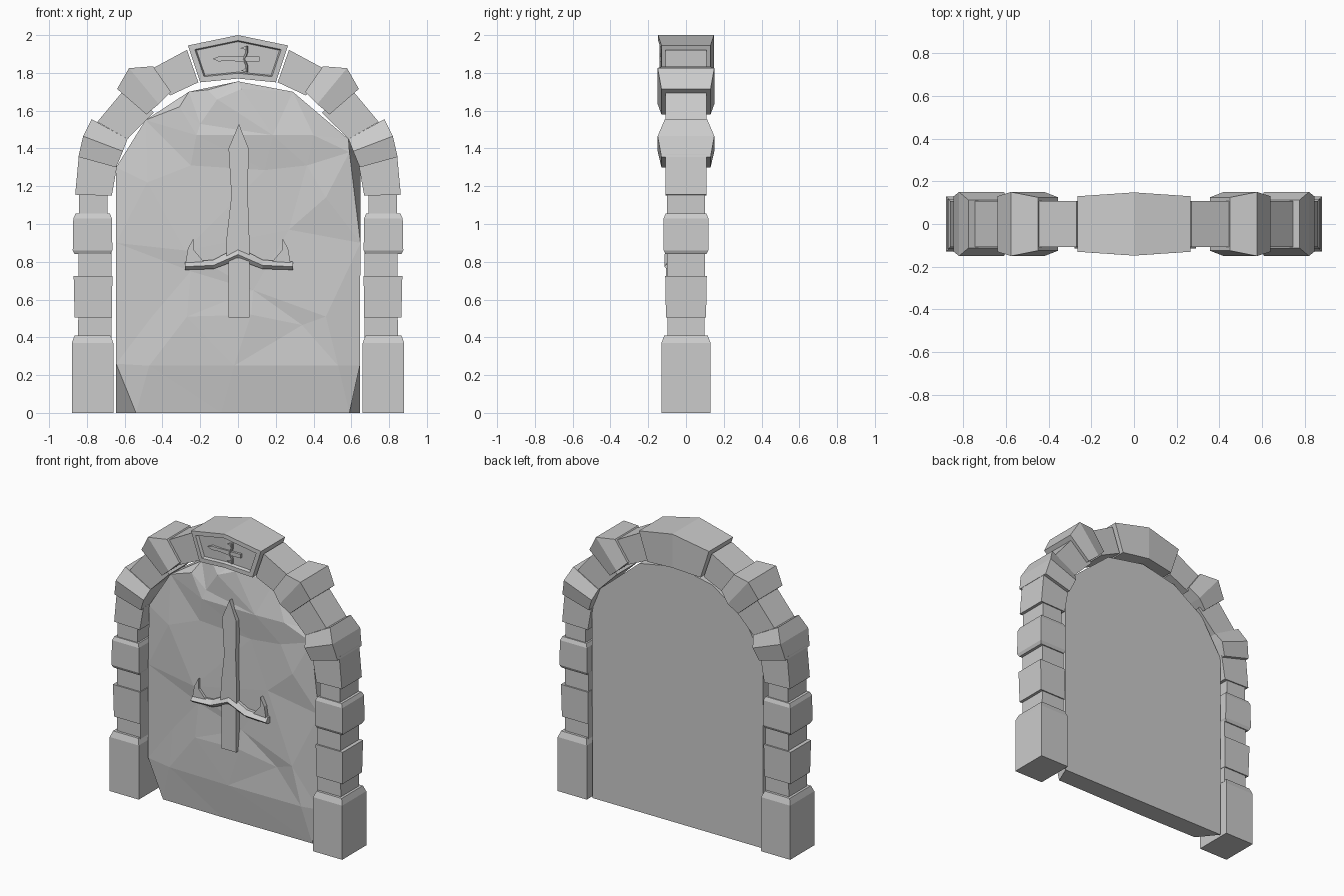
import bpy, bmesh
from mathutils import Vector
from mathutils.geometry import delaunay_2d_cdt

if "Cube" in bpy.data.objects:
    bpy.data.objects.remove(bpy.data.objects["Cube"])

stone = bpy.data.materials.new("grey stone")
stone.diffuse_color = (0.6, 0.6, 0.6, 1)
stone.use_nodes = True
stone.node_tree.nodes["Principled BSDF"].inputs["Base Color"].default_value = stone.diffuse_color


def finish(name, bm):
    bmesh.ops.recalc_face_normals(bm, faces=bm.faces[:])
    me = bpy.data.meshes.new(name)
    bm.to_mesh(me)
    bm.free()
    me.materials.append(stone)
    ob = bpy.data.objects.new(name, me)
    bpy.context.collection.objects.link(ob)
    return ob


def loft(sections, tf=lambda p: p):
    """Skin a row of equal-length closed sections and cap both ends."""
    bm = bmesh.new()
    rings = [[bm.verts.new(tf(p)) for p in s] for s in sections]
    n = len(rings[0])
    for a, b in zip(rings, rings[1:]):
        for i in range(n):
            j = (i + 1) % n
            bm.faces.new((a[i], a[j], b[j], b[i]))
    bm.faces.new(rings[0])
    bm.faces.new(rings[-1])
    bmesh.ops.recalc_face_normals(bm, faces=bm.faces[:])
    return bm


def cut(ox, oz, ix, iz, h):
    """Rectangular stone section from outer point to inner point."""
    return [(ox, -h, oz), (ox, h, oz), (ix, h, iz), (ix, -h, iz)]


def level(z, x0, x1, h):
    return cut(x0, z, x1, z, h)


def flip(p):
    return (-p[0], p[1], p[2])


# Stones of one side of the arch, as rows of sections
stones = {
    "pillar_base": [level(0, -.88, -.66, .13), level(.37, -.88, -.66, .13),
                    level(.41, -.865, -.675, .115)],
    "lower_neck": [level(.40, -.848, -.67, .098), level(.52, -.845, -.67, .098)],
    "lower_block": [level(.505, -.865, -.668, .106), level(.725, -.87, -.665, .11)],
    "middle_neck": [level(.71, -.845, -.67, .1), level(.86, -.845, -.67, .1)],
    "upper_block": [level(.84, -.865, -.675, .108), level(.86, -.875, -.665, .118),
                    level(1.03, -.872, -.668, .118), level(1.055, -.86, -.678, .108)],
    "upper_neck": [level(1.04, -.842, -.69, .1), level(1.17, -.842, -.69, .1)],
    "springer_stone": [cut(-.862, 1.155, -.668, 1.15, .108),
                       cut(-.842, 1.37, -.64, 1.31, .108)],
    "shoulder_stone": [cut(-.845, 1.355, -.645, 1.30, .13),
                       cut(-.82, 1.465, -.61, 1.385, .15),
                       cut(-.775, 1.555, -.585, 1.45, .112)],
    "slanted_stone": [cut(-.745, 1.54, -.585, 1.45, .108),
                      cut(-.595, 1.72, -.445, 1.59, .108)],
    "crown_stone": [cut(-.64, 1.715, -.485, 1.58, .13),
                    cut(-.577, 1.825, -.42, 1.635, .15),
                    cut(-.45, 1.835, -.355, 1.70, .125)],
    "upper_arch_stone": [cut(-.45, 1.825, -.36, 1.68, .108),
                         cut(-.27, 1.922, -.21, 1.75, .108)],
}
for name, rows in stones.items():
    finish("left_" + name, loft(rows))
    finish("right_" + name, loft(rows, flip))

# Keystone with a recessed front panel
bm = loft([cut(-.265, 1.945, -.2, 1.75, .13), cut(0, 2.0, 0, 1.77, .148),
           cut(.265, 1.945, .2, 1.75, .13)])
front = [f for f in bm.faces if f.normal.y < -.7]
bmesh.ops.inset_region(bm, faces=front, thickness=.028, use_even_offset=True)
bmesh.ops.inset_region(bm, faces=front, thickness=.006, depth=-.02,
                       use_even_offset=True)
finish("keystone", bm)

# Door slab: front rim, matching back rim, and rough facet points (x, z, y)
rim = [(-.54, 0, -.04), (-.09, 0, -.045), (.59, 0, -.04), (.645, .25, -.05),
       (.648, .9, -.05), (.59, 1.38, -.05), (.585, 1.45, -.02), (.29, 1.7, -.02),
       (0, 1.755, -.02), (-.26, 1.7, -.02), (-.49, 1.55, -.03),
       (-.645, 1.3, -.04), (-.645, .9, -.05), (-.645, .26, -.05)]
back_moves = {0: (-.645, 0), 2: (.645, 0), 5: (.648, 1.3)}
facets = [(-.16, 1.71, -.04), (.02, 1.715, -.055), (-.31, 1.62, -.06),
          (-.11, 1.66, -.065), (-.2, 1.53, -.06), (-.22, 1.47, -.075),
          (-.48, 1.22, -.065), (-.25, 1.31, -.06), (.185, 1.47, -.08),
          (.4, 1.47, -.07), (.365, 1.31, -.06), (.14, 1.285, -.06),
          (.465, 1.14, -.075), (-.28, .86, -.08), (-.25, .75, -.07),
          (-.455, .51, -.06), (-.27, .51, -.08), (.08, .65, -.07),
          (.27, .97, -.065), (.07, .52, -.085), (.34, .465, -.065),
          (.465, .51, -.08), (-.02, .25, -.08), (-.47, .25, -.07), (.53, .25, -.075)]
pts = rim + facets
n = len(rim)
out = delaunay_2d_cdt([Vector(p[:2]) for p in pts], [], [list(range(n))], 1, 1e-5)
bm = bmesh.new()
made = {}
for co, src in zip(out[0], out[3]):
    made[src[0]] = bm.verts.new((co.x, pts[src[0]][2], co.y))
bm.verts.ensure_lookup_table()
new_verts = bm.verts[:]
for f in out[2]:
    bm.faces.new([new_verts[i] for i in f])
back = []
for i, (x, z, y) in enumerate(rim):
    x, z = back_moves.get(i, (x, z))
    back.append(bm.verts.new((x, .09, z)))
for i in range(n):
    j = (i + 1) % n
    bm.faces.new((made[i], made[j], back[j], back[i]))
bm.faces.new(back)
finish("door_slab", bm)


# Sword relief, used large on the door and small on the keystone
def plate(pts, y, tf):
    return loft([[(x, -.02, z) for x, z in pts], [(x, y, z) for x, z in pts]], tf)


def guard_section(x, top, low):
    mid = low + (top - low) * .4
    return [(x, -.02, top), (x, -.09, top), (x, -.115, mid), (x, -.095, low), (x, -.02, low)]


def sword(prefix, tf):
    blade = [(.005, 1.53), (-.05, 1.40), (-.035, 1.15), (-.06, .93), (-.062, .8),
             (.06, .8), (.06, .93), (.052, 1.15), (.056, 1.40)]
    finish(prefix + "_blade", plate(blade, -.1, tf))
    finish(prefix + "_handle",
           plate([(-.05, .505), (.06, .505), (.06, .82), (-.05, .82)], -.105, tf))
    finish(prefix + "_guard", loft(
        [guard_section(*s) for s in ((-.28, .80, .757), (-.13, .81, .762), (0, .88, .81),
                                     (.13, .81, .762), (.29, .80, .757))], tf))
    horn = [(-.28, .78), (-.265, .87), (-.235, .925), (-.232, .86), (-.18, .80), (-.18, .78)]
    finish(prefix + "_left_horn", plate(horn, -.095, tf))
    finish(prefix + "_right_horn", plate([(-x, z) for x, z in horn], -.095, tf))


sword("door_sword", lambda p: p)
k = .243
sword("keystone_sword",
      lambda p: (-(p[2] - .975) * k, -.113 + p[1] * k, 1.873 + p[0] * k))
